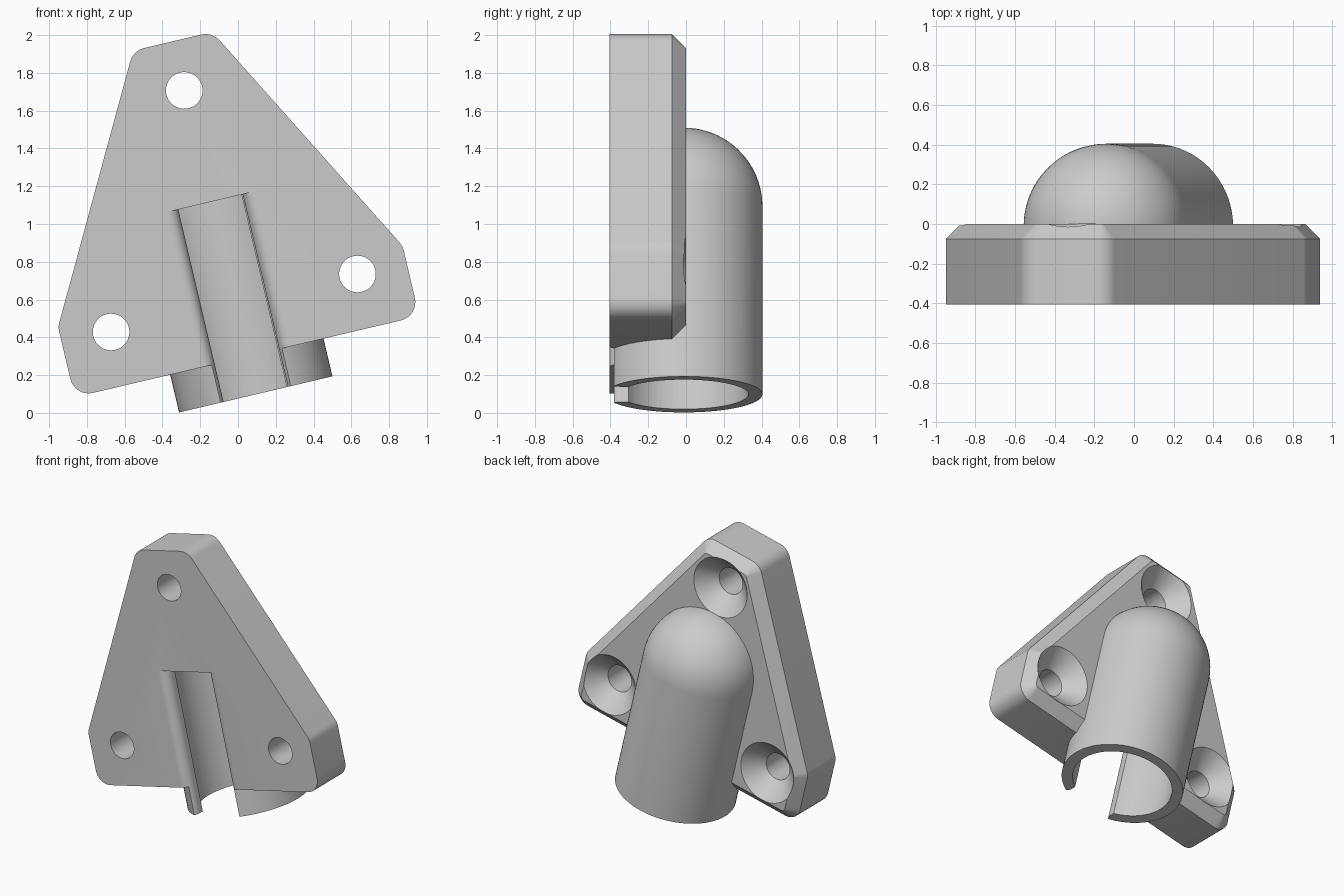
import bpy, bmesh, math
from mathutils import Matrix, Vector

if "Cube" in bpy.data.objects:
    bpy.data.objects.remove(bpy.data.objects["Cube"])

TILT = math.radians(13.24)
R_OUT, R_IN, TUBE_Y = 0.417, 0.342, -0.012
DOME_V, CAVITY_V = 1.022, 1.047
FRONT, CHAMFER = -0.405, 0.075

grey = bpy.data.materials.new("light_grey")
grey.diffuse_color = (0.6, 0.6, 0.6, 1)
grey.use_nodes = True
grey.node_tree.nodes["Principled BSDF"].inputs["Base Color"].default_value = grey.diffuse_color


def finish(name, bm):
    bmesh.ops.recalc_face_normals(bm, faces=bm.faces)
    me = bpy.data.meshes.new(name)
    bm.to_mesh(me)
    bm.free()
    me.materials.append(grey)
    ob = bpy.data.objects.new(name, me)
    bpy.context.collection.objects.link(ob)
    return ob


def loft(name, rings):
    """Closed solid through rings of equal point count."""
    bm = bmesh.new()
    loops = [[bm.verts.new(p) for p in ring] for ring in rings]
    n = len(loops[0])
    for a, b in zip(loops, loops[1:]):
        for i in range(n):
            bm.faces.new((a[i], a[(i + 1) % n], b[(i + 1) % n], b[i]))
    bm.faces.new(loops[0])
    bm.faces.new(loops[-1])
    return finish(name, bm)


def circle(r, y, cu, cv, n=48):
    return [(cu + r * math.cos(2 * math.pi * i / n), y,
             cv + r * math.sin(2 * math.pi * i / n)) for i in range(n)]


def boolean(ob, cutter, op):
    m = ob.modifiers.new(op, 'BOOLEAN')
    m.operation, m.solver, m.object = op, 'EXACT', cutter
    bpy.context.view_layer.update()
    me = bpy.data.meshes.new_from_object(
        ob.evaluated_get(bpy.context.evaluated_depsgraph_get()))
    ob.modifiers.clear()
    ob.data = me
    bpy.data.objects.remove(cutter)


# Mounting plate: truncated triangle with rounded corners and back chamfer
half = [(0.937, 0.205), (0.937, 0.587), (0.215, 1.92)]
corners = [Vector(p) for p in half + [(-u, v) for u, v in reversed(half)]]


def outline(y, inset, r=0.1, steps=8):
    pts = []
    for i, p in enumerate(corners):
        d1 = (p - corners[i - 1]).normalized()
        d2 = (corners[(i + 1) % len(corners)] - p).normalized()
        n1, n2 = Vector((d1.y, -d1.x)), Vector((d2.y, -d2.x))
        c = p - (n1 + n2) * r / (1 + n1.dot(n2))
        for k in range(steps + 1):
            q = c + n1.slerp(n2, k / steps) * (r - inset)
            pts.append((q.x, y, q.y))
    return pts


bracket = loft("bracket", [outline(FRONT, 0), outline(-CHAMFER, 0),
                           outline(0, CHAMFER)])

# Domed tube, turned from a profile
bm = bmesh.new()
prof = [(0, 0), (R_OUT, 0)] + [
    (R_OUT * math.cos(a), DOME_V + R_OUT * math.sin(a))
    for a in (math.pi / 2 * k / 16 for k in range(16))] + [(0, DOME_V + R_OUT)]
vs = [bm.verts.new((r, 0, v)) for r, v in prof]
es = [bm.edges.new(pair) for pair in zip(vs, vs[1:])]
bmesh.ops.spin(bm, geom=vs + es, cent=(0, 0, 0), axis=(0, 0, 1),
               angle=2 * math.pi, steps=72)
bmesh.ops.remove_doubles(bm, verts=bm.verts, dist=1e-4)
bmesh.ops.translate(bm, verts=bm.verts, vec=(0, TUBE_Y, 0))
tube = finish("tube", bm)

# Keep the tube behind the plate's front face
bm = bmesh.new()
bmesh.ops.create_cube(bm, size=1, matrix=Matrix.Translation((0, -0.893, 1))
                      @ Matrix.Diagonal((3, 1, 4, 1)))
boolean(tube, finish("front_trim", bm), 'DIFFERENCE')
boolean(bracket, tube, 'UNION')

# Round cavity
bm = bmesh.new()
bmesh.ops.create_cone(bm, cap_ends=True, segments=72, radius1=R_IN, radius2=R_IN,
                      depth=CAVITY_V + 0.2, matrix=Matrix.Translation(
                          (0, TUBE_Y, (CAVITY_V - 0.2) / 2)))
boolean(bracket, finish("cavity", bm), 'DIFFERENCE')

# Front slot with rounded lips
side = [(0.175, 0.0)] + [
    (0.24 - 0.065 * math.cos(a), -0.34 - 0.065 * math.sin(a))
    for a in (math.pi / 2 * k / 8 for k in range(9))] + [(0.24, -0.6)]
slot = side + [(-u, y) for u, y in reversed(side)]
boolean(bracket, loft("slot", [[(u, y, v) for u, y in slot]
                               for v in (-0.2, CAVITY_V)]), 'DIFFERENCE')

# Countersunk screw holes
for u, v in ((0, 1.653), (0.67, 0.497), (-0.67, 0.497)):
    boolean(bracket, loft("screw_hole", [
        circle(0.097, -0.6, u, v), circle(0.097, -0.123, u, v),
        circle(0.222, 0.002, u, v)]), 'DIFFERENCE')

# Tilt into place
bracket.data.transform(Matrix.Translation((0.094, 0, 0.098))
                       @ Matrix.Rotation(-TILT, 4, 'Y'))
bpy.context.view_layer.objects.active = bracket
bracket.select_set(True)
bpy.ops.object.shade_smooth_by_angle(angle=math.radians(30))
